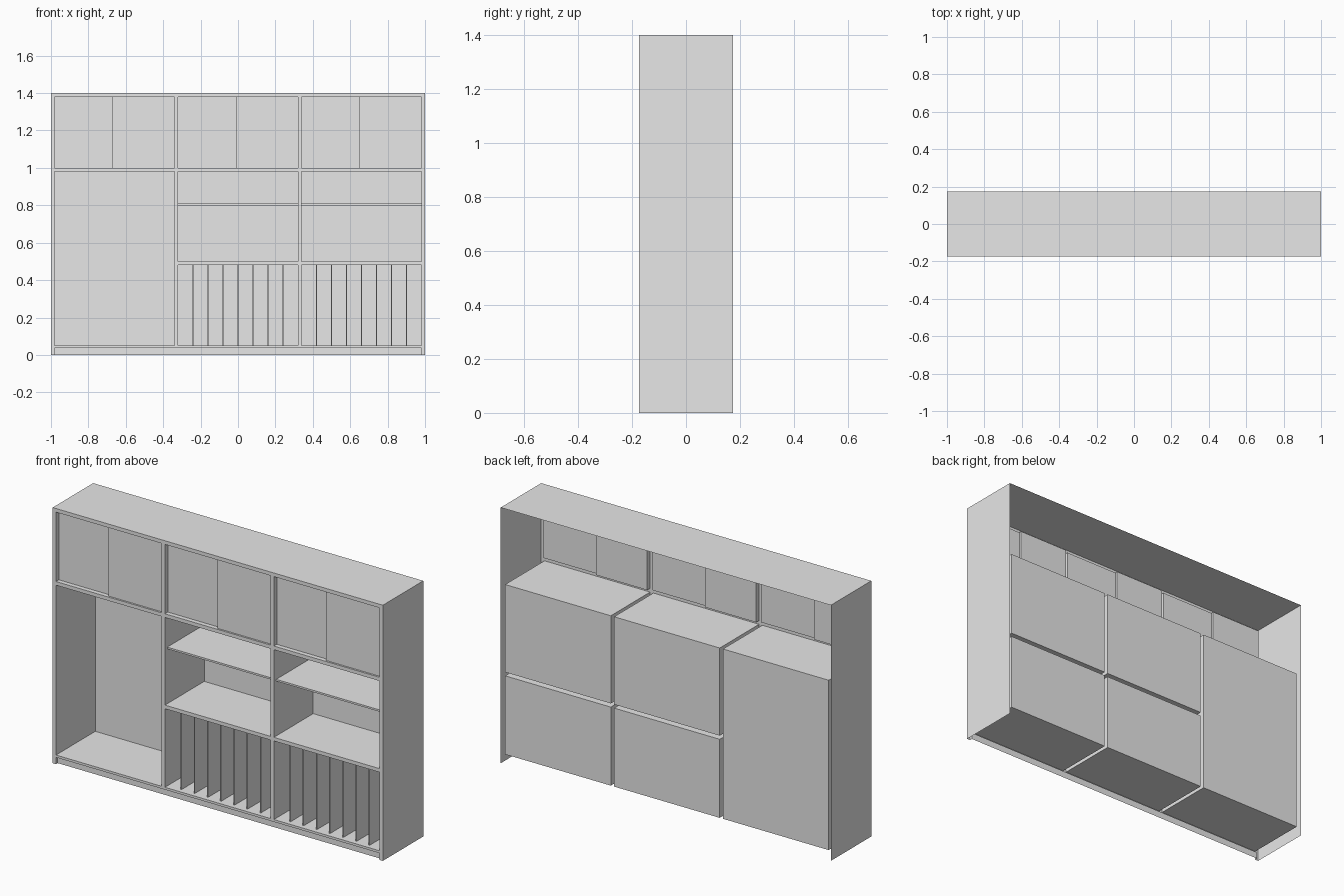
import bpy
import bmesh

cube = bpy.data.objects.get("Cube")
if cube:
    bpy.data.objects.remove(cube, do_unlink=True)

grey = bpy.data.materials.new("plain grey")
grey.use_nodes = True
grey.diffuse_color = (0.8, 0.8, 0.8, 1)
grey.node_tree.nodes["Principled BSDF"].inputs["Base Color"].default_value = grey.diffuse_color

WIDTH, HEIGHT = 1.0, 1.4          # half width, full height
FRONT, BACK = -0.175, 0.175
NICHE_BACK = 0.165
BAYS = [("right", -0.98, -0.34), ("middle", -0.32, 0.32), ("left", 0.34, 0.98)]
BASE, LOW_TOP, MID, MID_TOP, DOOR, DOOR_TOP = 0.05, 0.48, 0.50, 0.98, 1.0, 1.38
PLINTH_TOP = 0.037


def finish(name, bm):
    mesh = bpy.data.meshes.new(name)
    bm.to_mesh(mesh)
    bm.free()
    mesh.materials.append(grey)
    obj = bpy.data.objects.new(name, mesh)
    bpy.context.collection.objects.link(obj)
    return obj


def recess(name, plan, z0, z1, floor=True):
    """Open-fronted pocket: walls along a plan outline, with ceiling and floor."""
    bm = bmesh.new()
    low = [bm.verts.new((x, y, z0)) for x, y in plan]
    high = [bm.verts.new((x, y, z1)) for x, y in plan]
    for i in range(len(plan) - 1):
        bm.faces.new((low[i], low[i + 1], high[i + 1], high[i]))
    bm.faces.new(high)
    if floor:
        bm.faces.new(low[::-1])
    return finish(name, bm)


def niche(name, x0, x1, z0, z1, back=NICHE_BACK, floor=True):
    plan = [(x0, FRONT), (x0, back), (x1, back), (x1, FRONT)]
    return recess(name, plan, z0, z1, floor)


def board(name, x0, x1, y0, y1, z0, z1):
    bm = bmesh.new()
    bmesh.ops.create_cube(bm, size=1)
    for v in bm.verts:
        v.co = (x1 if v.co.x > 0 else x0, y1 if v.co.y > 0 else y0, z1 if v.co.z > 0 else z0)
    return finish(name, bm)


# Openings in the face frame
openings = [(-0.98, 0.98, 0, PLINTH_TOP)]
for side, x0, x1 in BAYS:
    openings.append((x0, x1, DOOR, DOOR_TOP))
    if side == "right":
        openings.append((x0, x1, BASE, MID_TOP))
    else:
        openings += [(x0, x1, BASE, LOW_TOP), (x0, x1, MID, MID_TOP)]

# Face frame: a flat sheet with the openings left out
bm = bmesh.new()
xs = sorted({-WIDTH, WIDTH} | {x for o in openings for x in o[:2]})
zs = sorted({0, HEIGHT} | {z for o in openings for z in o[2:]})
for xa, xb in zip(xs, xs[1:]):
    for za, zb in zip(zs, zs[1:]):
        cx, cz = (xa + xb) / 2, (za + zb) / 2
        if not any(a < cx < b and c < cz < d for a, b, c, d in openings):
            corners = ((xa, za), (xb, za), (xb, zb), (xa, zb))
            bm.faces.new([bm.verts.new((x, FRONT, z)) for x, z in corners])
bmesh.ops.remove_doubles(bm, verts=bm.verts, dist=0.0001)
finish("face_frame", bm)

# Outer casing: thin sides and top, open at the back and bottom
bm = bmesh.new()
outline = [(-WIDTH, 0), (-WIDTH, HEIGHT), (WIDTH, HEIGHT), (WIDTH, 0)]
front = [bm.verts.new((x, FRONT, z)) for x, z in outline]
rear = [bm.verts.new((x, BACK, z)) for x, z in outline]
for i in range(3):
    bm.faces.new((front[i], front[i + 1], rear[i + 1], rear[i]))
finish("outer_casing", bm)

# Recessed plinth
niche("plinth", -0.98, 0.98, 0, PLINTH_TOP, FRONT + 0.015, floor=False)

for side, x0, x1 in BAYS:
    # Sliding doors, one set deeper than the other
    seam = (x0 + x1) / 2 - 0.01
    deep, shallow = FRONT + 0.025, FRONT + 0.01
    recess(side + "_sliding_doors",
           [(x0, FRONT), (x0, deep), (seam, deep), (seam, shallow), (x1, shallow), (x1, FRONT)],
           DOOR, DOOR_TOP)
    if side == "right":
        niche("tall_niche", x0, x1, BASE, MID_TOP)
        continue
    # Shelf niche over a divided rack niche
    niche(side + "_shelf_niche", x0, x1, MID, MID_TOP)
    board(side + "_shelf", x0, x1, FRONT + 0.02, NICHE_BACK, 0.80, 0.81)
    niche(side + "_rack_niche", x0, x1, BASE, LOW_TOP)
    for i in range(1, 8):
        x = x0 + (x1 - x0) * i / 8
        board(f"{side}_rack_divider_{i}", x - 0.003, x + 0.003,
              FRONT + 0.025, NICHE_BACK, BASE, LOW_TOP)
